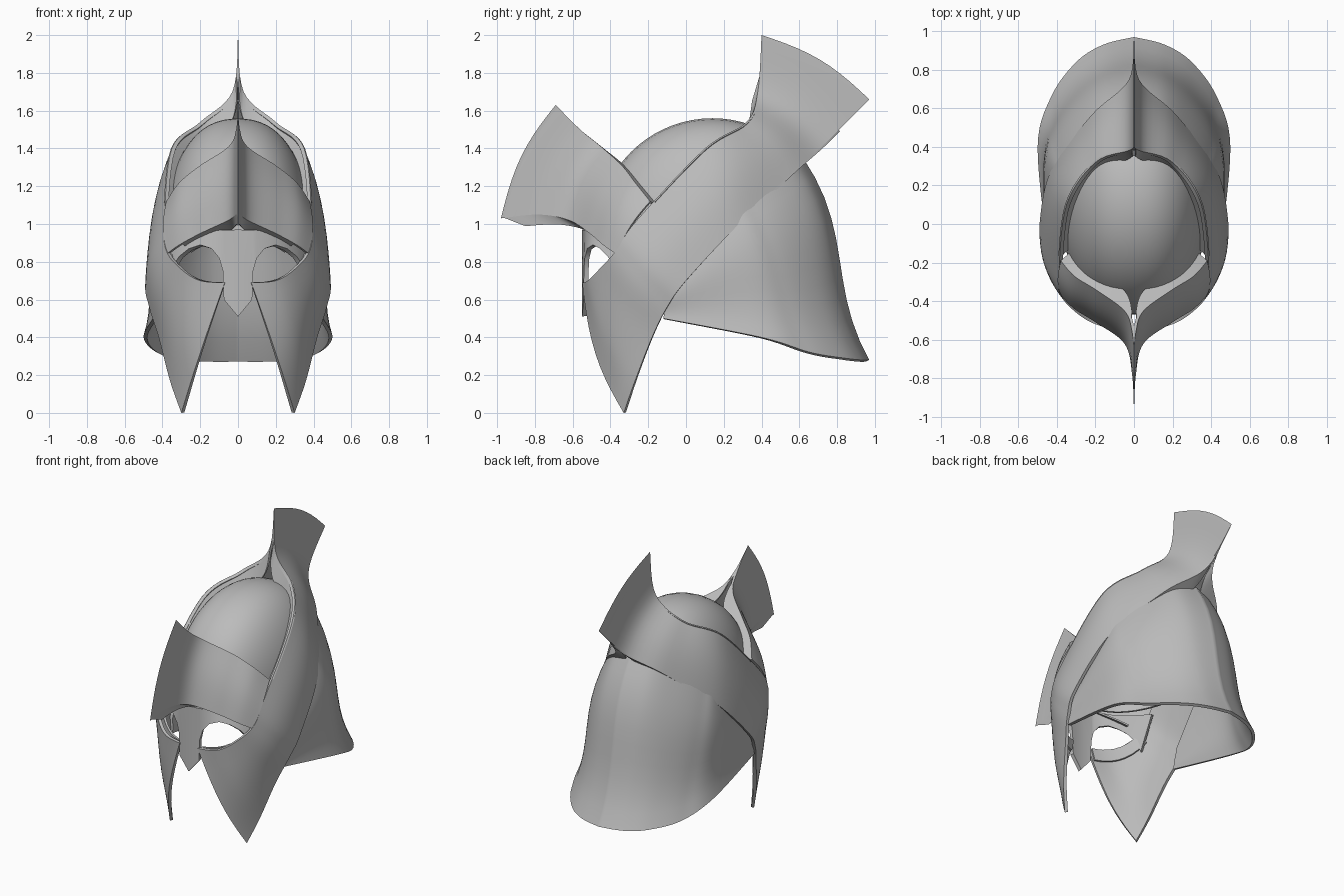
import bpy, bmesh
from math import sin, cos, pi, radians
from mathutils import Vector

if "Cube" in bpy.data.objects:
    bpy.data.objects.remove(bpy.data.objects["Cube"])

# Single plain metal colour
steel = bpy.data.materials.new("grey steel")
steel.use_nodes = True
steel_colour = (0.5, 0.5, 0.5, 1)
steel.diffuse_color = steel_colour
shader = steel.node_tree.nodes["Principled BSDF"]
shader.inputs["Base Color"].default_value = steel_colour

helmet_middle = Vector((0, 0, 0.7))


def sheet(name, lines, thickness):
    """Skin a grid of points, thicken it inwards and mirror it across x."""
    bm = bmesh.new()
    grid = [[bm.verts.new(point) for point in line] for line in lines]
    for line, following in zip(grid, grid[1:]):
        for i in range(len(line) - 1):
            bm.faces.new((line[i], line[i + 1], following[i + 1], following[i]))
    bm.normal_update()
    outward = sum(face.normal.dot(face.calc_center_median() - helmet_middle)
                  * face.calc_area() for face in bm.faces)
    if outward < 0:
        bmesh.ops.reverse_faces(bm, faces=bm.faces[:])
    mesh = bpy.data.meshes.new(name)
    bm.to_mesh(mesh)
    bm.free()
    mesh.materials.append(steel)
    part = bpy.data.objects.new(name, mesh)
    bpy.context.collection.objects.link(part)

    solid = part.modifiers.new("thickness", 'SOLIDIFY')
    solid.thickness = thickness
    solid.offset = -1
    mirror = part.modifiers.new("mirror", 'MIRROR')
    mirror.use_bisect_axis[0] = True
    bpy.ops.object.select_all(action='DESELECT')
    part.select_set(True)
    bpy.context.view_layer.objects.active = part
    bpy.ops.object.convert(target='MESH')
    bpy.ops.object.shade_smooth_by_angle(angle=radians(35))


def spline(points, steps=7):
    """Sample a smooth curve that passes through the points."""
    last = len(points) - 1
    samples = []
    for i in range(last):
        start, end = points[i], points[i + 1]
        leave = (end - points[max(i - 1, 0)]) / 2
        arrive = (points[min(i + 2, last)] - start) / 2
        for step in range(steps):
            t = step / steps
            ease = t * t * (3 - 2 * t)
            samples.append(start.lerp(end, ease)
                           + leave * t * (1 - t) ** 2
                           - arrive * t * t * (1 - t))
    return samples + [points[-1]]


def curved_plate(name, rows, swell, thickness, steps=10):
    """Span two smooth edges, swelling outwards between them; return the edges."""
    first_edge, second_edge = [spline([Vector(p) for p in edge])
                               for edge in zip(*rows)]
    lines = []
    for start, end in zip(first_edge, second_edge):
        length = (end - start).length
        out = ((start + end) / 2 - helmet_middle).normalized()
        lines.append([start.lerp(end, i / steps) + out * length * swell(i / steps)
                      for i in range(steps + 1)])
    sheet(name, lines, thickness)
    return first_edge, second_edge


def web(name, edge, aim, depth):
    """Close the gap under a plate with a strip from its edge towards a point."""
    sheet(name, [[p, p + (Vector(aim) - p).normalized() * depth] for p in edge], 0.01)


def arched(t):
    return 0.07 * sin(pi * t)


def flared(t):
    return 0.16 * sin(pi * t) * (0.6 - t)


# Ridged skull cap: a flattened dome, open at the back under the band
def dome_point(along, down):
    a, d = radians(along), radians(down)
    reach = cos(d) * (1 - 0.1 * sin(d))
    return (0.39 * sin(d) ** 0.7,
            0.14 - 0.61 * reach * cos(a),
            0.95 + 0.61 * reach * sin(a))


sheet("skull_cap", [[dome_point(along, down) for down in range(0, 81, 5)]
                    for along in range(0, 116, 5)], 0.015)

# Rear fin sweeping forward and down into the pointed cheek guards
band_front, band_back = curved_plate("rear_fin_and_cheek_guards", [
    [(0, .4, 2), (0, .97, 1.66)],
    [(.03, .38, 1.7), (.03, .74, 1.43)],
    [(.2, .32, 1.54), (.22, .56, 1.27)],
    [(.35, .1, 1.4), (.43, .28, 1)],
    [(.39, -.26, 1.02), (.49, 0, .7)],
    [(.38, -.37, .86), (.47, -.1, .56)],
    [(.3, -.46, .76), (.42, -.18, .4)],
    [(.2, -.52, .7), (.36, -.27, .17)],
    [(.07, -.55, .69), (.3, -.33, 0)],
], arched, 0.02)
web("rear_fin_front_web", [p for p in band_front if 1.1 < p.z < 1.8],
    (0, 0.14, 0.95), 0.14)
web("rear_fin_back_web", [p for p in band_back if 1.15 < p.z < 1.5],
    (0, 0.14, 0.95), 0.14)

# Brow band rising into the front fin
brow_top, brow_bottom = curved_plate("brow_fin", [
    [(0, -.69, 1.63), (0, -.98, 1.03)],
    [(.01, -.56, 1.5), (.01, -.78, 1.05)],
    [(.05, -.45, 1.41), (.05, -.62, 1.02)],
    [(.2, -.34, 1.31), (.2, -.51, .95)],
    [(.31, -.27, 1.22), (.31, -.44, .89)],
    [(.38, -.19, 1.12), (.38, -.37, .84)],
], arched, 0.015)
web("brow_top_web", [p for p in brow_top if p.z < 1.5], (0, 0.14, 0.95), 0.12)
web("brow_bottom_web", [p for p in brow_bottom if 0 < p.x < 0.3],
    (0, 0.14, 0.6), 0.12)

# Neck guard flaring from under the band to its rim
curved_plate("neck_guard", [
    [(0, .62, 1.35), (0, .97, .28)],
    [(.15, .57, 1.33), (.16, .93, .28)],
    [(.27, .47, 1.24), (.3, .84, .29)],
    [(.37, .34, 1.13), (.43, .66, .32)],
    [(.42, .22, 1.02), (.5, .4, .4)],
    [(.45, -.1, .64), (.45, -.12, .5)],
], flared, 0.02)


# Face pieces follow one curve in plan
def face_point(x, z, inset=0):
    return (x, 1.4 * x * x - 0.55 + inset, z)


# Nose guard in the middle, then the arch over each eye
mask_bottom = [(0, .51), (.075, .6), (.08, .75), (.1, .82), (.14, .87),
               (.2, .89), (.26, .87), (.31, .83), (.35, .77), (.37, .7)]
sheet("nose_and_eye_mask",
      [[face_point(x, 0.97 - 0.3 * x * x, 0.8 * x * x), face_point(x, z)]
       for x, z in mask_bottom], 0.025)

# Lining under the eyes, behind the cheek guards
lower_rim = []
for step in range(9):
    x = 0.08 + 0.035 * step
    z = 0.69 + 9 * x ** 4
    lower_rim.append([face_point(x, z, 0.02), face_point(x + 0.02, z - 0.08, 0.02)])
sheet("lower_eye_rim", lower_rim, 0.015)
